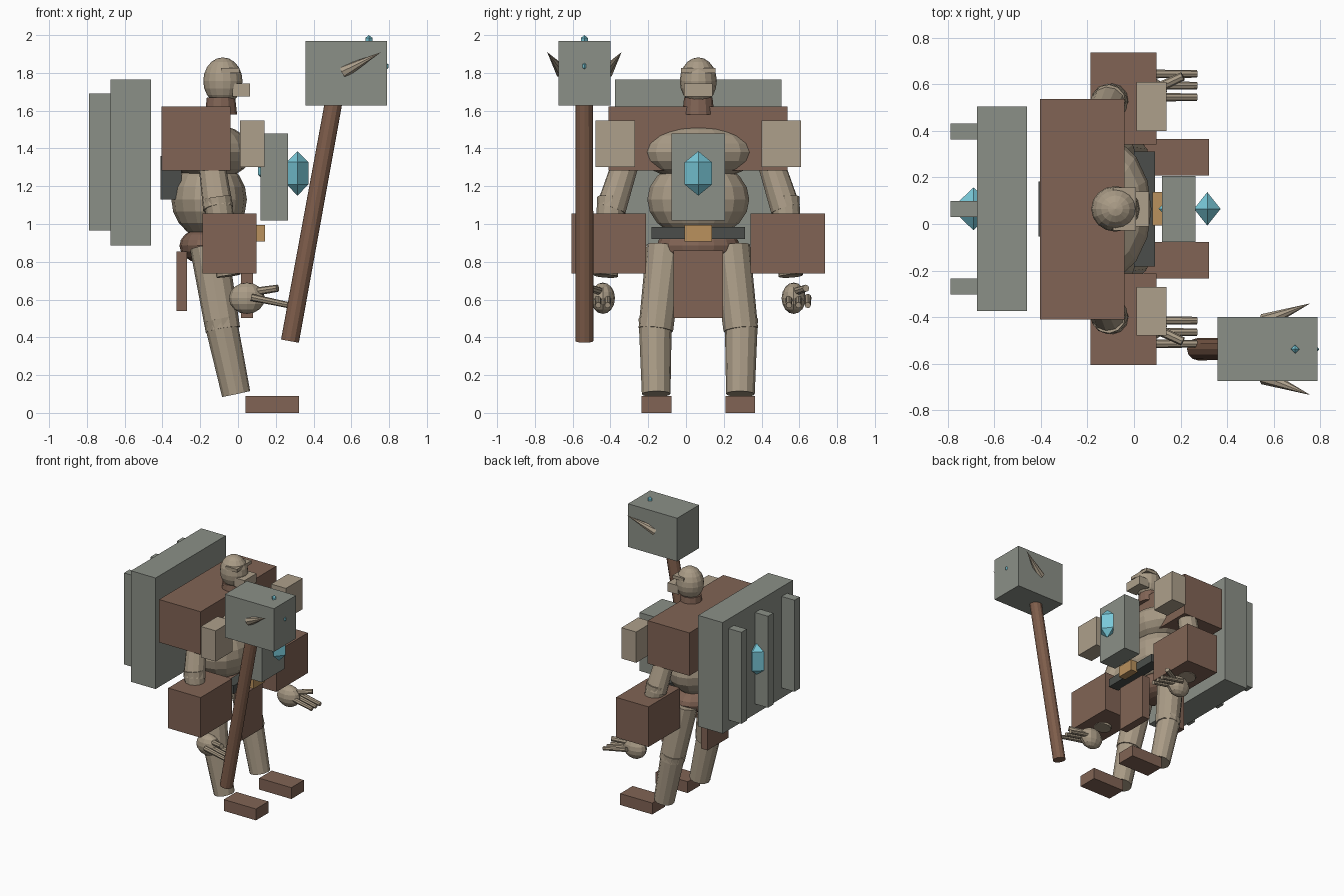
import bpy
from mathutils import Vector

cube = bpy.data.objects.get("Cube")
if cube:
    bpy.data.objects.remove(cube, do_unlink=True)

MID = 0.065          # the body's plane of symmetry in y


def material(name, colour):
    m = bpy.data.materials.new(name)
    m.use_nodes = True
    rgba = (*colour, 1)
    m.diffuse_color = rgba
    bsdf = next(n for n in m.node_tree.nodes if n.type == 'BSDF_PRINCIPLED')
    bsdf.inputs["Base Color"].default_value = rgba
    return m


skin = material("skin tan", (0.40, 0.33, 0.24))
bone = material("pale bone", (0.42, 0.35, 0.26))
leather = material("brown leather", (0.22, 0.127, 0.09))
wood = material("handle wood", (0.21, 0.11, 0.07))
stone = material("grey stone", (0.26, 0.28, 0.245))
dark = material("dark belt", (0.07, 0.076, 0.07))
gold = material("dull gold", (0.49, 0.285, 0.11))
crystal = material("cyan crystal", (0.19, 0.58, 0.69))


def finish(name, mat):
    ob = bpy.context.object
    ob.name = ob.data.name = name
    ob.data.materials.append(mat)
    return ob


def box(name, mat, x, y, z):
    """Box from (low, high) pairs on each axis."""
    pairs = (x, y, z)
    bpy.ops.mesh.primitive_cube_add(size=1, location=[(a + b) / 2 for a, b in pairs])
    bpy.context.object.scale = [b - a for a, b in pairs]
    return finish(name, mat)


def mid_box(name, mat, x, half, z):
    return box(name, mat, x, (MID - half, MID + half), z)


def ball(name, mat, loc, radii, segments=16, rings=10):
    bpy.ops.mesh.primitive_uv_sphere_add(segments=segments, ring_count=rings, location=loc)
    bpy.context.object.scale = radii
    return finish(name, mat)


def limb(name, mat, start, end, r1, r2, sides=12):
    """Tapered cylinder between two points."""
    a, b = Vector(start), Vector(end)
    d = b - a
    bpy.ops.mesh.primitive_cone_add(vertices=sides, radius1=r1, radius2=r2,
                                    depth=d.length, location=(a + b) / 2)
    bpy.context.object.rotation_euler = d.to_track_quat('Z', 'Y').to_euler()
    return finish(name, mat)


def gem(name, loc, radii):
    return ball(name, crystal, loc, radii, 4, 2)


# torso
ball("pelvis", leather, (-0.16, MID, 0.885), (0.15, 0.22, 0.1))
ball("belly", skin, (-0.153, MID, 1.13), (0.2, 0.27, 0.21))
ball("chest", skin, (-0.15, MID, 1.38), (0.225, 0.318, 0.15))
box("shoulder_mantle", leather, (-0.405, -0.04), (-0.41, 0.537), (1.283, 1.623))

# head
limb("neck", leather, (-0.09, MID, 1.58), (-0.09, MID, 1.67), 0.085, 0.075)
ball("head", skin, (-0.08, MID, 1.757), (0.104, 0.098, 0.125))
mid_box("brow", skin, (-0.09, 0.008), 0.092, (1.8, 1.825))
mid_box("jaw", bone, (-0.03, 0.064), 0.075, (1.675, 1.745))

# belt and cloths
mid_box("belt", dark, (0.0, 0.09), 0.247, (0.92, 0.985))
mid_box("buckle", gold, (0.08, 0.142), 0.072, (0.907, 0.995))
mid_box("front_cloth", leather, (0.015, 0.08), 0.13, (0.503, 0.86))
mid_box("back_cloth", leather, (-0.325, -0.27), 0.13, (0.54, 0.855))

# breast plate and its crystals
mid_box("breast_plate", stone, (0.12, 0.264), 0.142, (1.018, 1.48))
gem("breast_crystal", (0.315, MID, 1.268), (0.066, 0.083, 0.118))
gem("inner_crystal", (0.13, MID, 1.28), (0.028, 0.028, 0.04))

# back slab with ribs
mid_box("back_mount", dark, (-0.41, -0.3), 0.118, (1.13, 1.36))
mid_box("back_slab", stone, (-0.675, -0.46), 0.44, (0.885, 1.765))
for i in (-1, 0, 1):
    y = MID + i * 0.333
    box("back_rib", stone, (-0.788, -0.674), (y - 0.034, y + 0.034), (0.965, 1.69))
gem("back_crystal", (-0.69, MID, 1.325), (0.112, 0.106, 0.15))

# paired parts
for side, tag in ((-1, "near"), (1, "far")):
    def at(x, off, z):
        return (x, MID + side * off, z)

    def side_box(name, mat, x, off, z):
        ys = sorted(MID + side * o for o in off)
        box(f"{tag}_{name}", mat, x, ys, z)

    # leg
    limb(f"{tag}_thigh", skin, at(-0.08, 0.225, 0.44), at(-0.155, 0.175, 0.88), 0.092, 0.1)
    limb(f"{tag}_shin", skin, at(-0.01, 0.223, 0.1), at(-0.095, 0.228, 0.5), 0.076, 0.088)
    side_box("foot", leather, (0.04, 0.322), (0.143, 0.3), (0, 0.09))

    # arm
    limb(f"{tag}_upper_arm", skin, at(-0.105, 0.462, 1.08), at(-0.15, 0.36, 1.4), 0.08, 0.068)
    limb(f"{tag}_forearm", skin, at(-0.05, 0.49, 0.725), at(-0.11, 0.46, 1.14), 0.065, 0.075)
    side_box("bracer", leather, (-0.187, 0.097), (0.277, 0.672), (0.737, 1.055))
    side_box("collar_block", bone, (0.01, 0.14), (0.335, 0.545), (1.303, 1.547))

    # hand
    ball(f"{tag}_hand", skin, at(0.047, 0.505, 0.607), (0.095, 0.064, 0.083), 12, 8)
    for off in (0.48, 0.53, 0.58):
        limb(f"{tag}_finger", skin, at(0.07, off, 0.612), at(0.27, off, 0.57), 0.019, 0.016, 8)
    limb(f"{tag}_thumb", skin, at(0.08, 0.51, 0.64), at(0.21, 0.57, 0.66), 0.022, 0.019, 8)

# hammer
HAMMER_Y = -0.538
limb("hammer_handle", wood, (0.275, HAMMER_Y, 0.38), (0.52, HAMMER_Y, 1.72), 0.048, 0.046)
box("hammer_head", stone, (0.358, 0.788), (-0.675, -0.4), (1.628, 1.97))
for side in (-1, 1):
    limb("hammer_spike", bone, (0.56, HAMMER_Y + side * 0.118, 1.805),
         (0.758, HAMMER_Y + side * 0.197, 1.91), 0.035, 0, 8)
gem("hammer_top_crystal", (0.693, HAMMER_Y, 1.97), (0.022, 0.022, 0.03))
gem("hammer_face_crystal", (0.786, HAMMER_Y, 1.836), (0.012, 0.014, 0.018))
